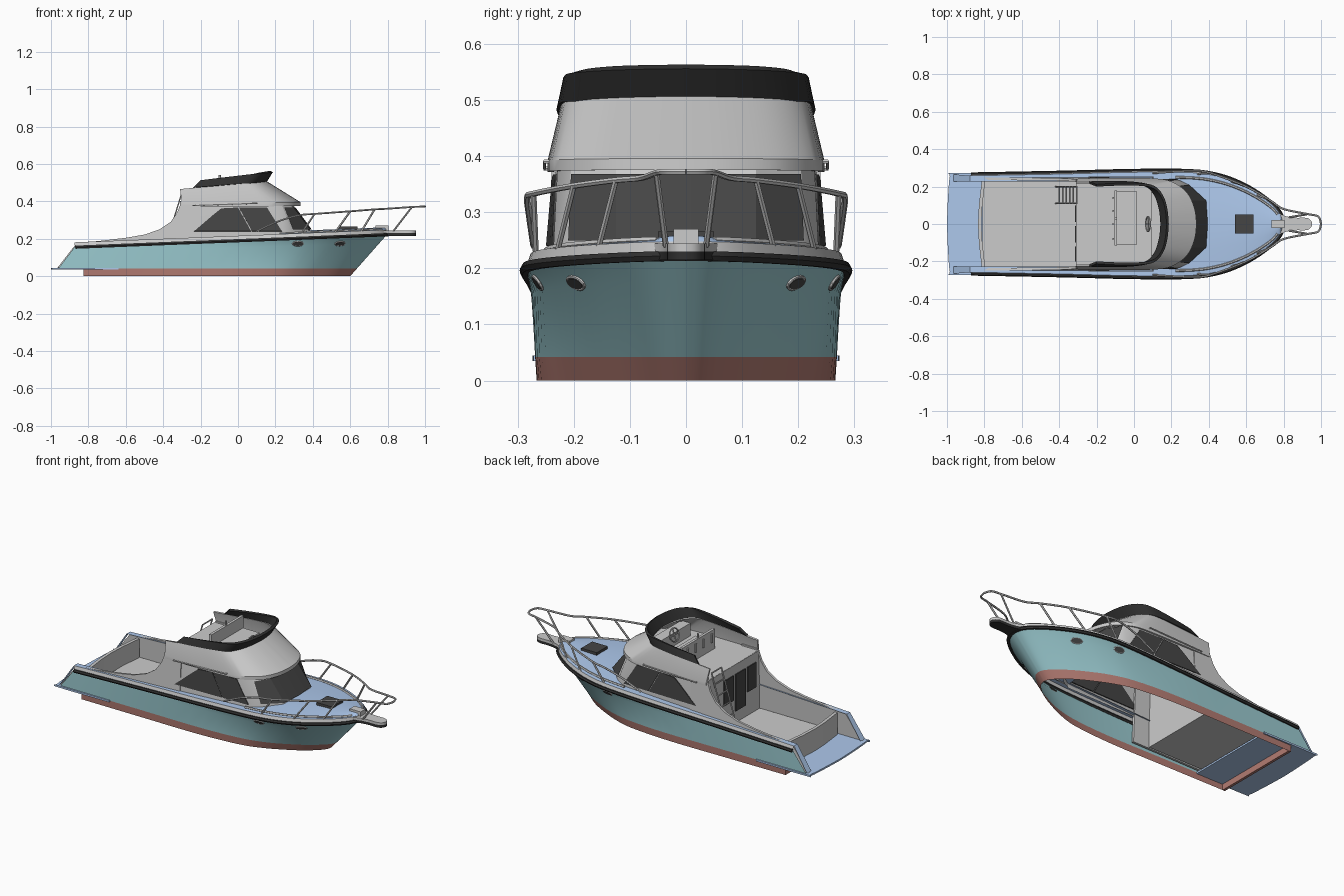
import bpy, bmesh, math
from mathutils import Vector as V, Matrix

if "Cube" in bpy.data.objects:
    bpy.data.objects.remove(bpy.data.objects["Cube"])

COL = {'teal': (.33, .6, .64, 1), 'red': (.45, .2, .17, 1), 'blue': (.42, .58, .84, 1),
       'black': (.03, .03, .03, 1), 'glass': (.06, .06, .06, 1), None: None}
MATS = {}
for k, c in COL.items():
    if k:
        MATS[k] = bpy.data.materials.new(k)
        MATS[k].diffuse_color = c


def link(name, data, col):
    ob = bpy.data.objects.new(name, data)
    bpy.context.collection.objects.link(ob)
    if col:
        data.materials.append(MATS[col])
    return ob


def mesh(name, verts, faces, col=None, mirror=False, thick=0):
    me = bpy.data.meshes.new(name)
    me.from_pydata([tuple(v) for v in verts], [], faces)
    bm = bmesh.new()
    bm.from_mesh(me)
    bmesh.ops.recalc_face_normals(bm, faces=bm.faces)
    bm.to_mesh(me)
    bm.free()
    ob = link(name, me, col)
    if mirror:
        ob.modifiers.new('mirror', 'MIRROR').use_axis = (False, True, False)
    if thick:
        s = ob.modifiers.new('thickness', 'SOLIDIFY')
        s.thickness, s.offset = thick, 0
    return ob


def loft(name, rows, col=None, mirror=True, thick=0):
    n = len(rows[0])
    faces = [(r*n+i, r*n+i+1, (r+1)*n+i+1, (r+1)*n+i) for r in range(len(rows)-1) for i in range(n-1)]
    return mesh(name, [p for r in rows for p in r], faces, col, mirror, thick)


def plate(name, pts, col=None, mirror=False, thick=0):
    return mesh(name, pts, [tuple(range(len(pts)))], col, mirror, thick)


def box(name, x0, x1, y0, y1, z0, z1, col=None, mirror=False):
    v = [(x, y, z) for x in (x0, x1) for y in (y0, y1) for z in (z0, z1)]
    f = [(0, 1, 3, 2), (4, 6, 7, 5), (0, 4, 5, 1), (2, 3, 7, 6), (0, 2, 6, 4), (1, 5, 7, 3)]
    return mesh(name, v, f, col, mirror)


def tube(name, paths, r, col=None, both=True):
    cu = bpy.data.curves.new(name, 'CURVE')
    cu.dimensions, cu.bevel_depth, cu.bevel_resolution, cu.use_fill_caps = '3D', r, 1, True
    for path in paths:
        for s in ((1, -1) if both else (1,)):
            sp = cu.splines.new('POLY')
            sp.points.add(len(path)-1)
            for p, q in zip(sp.points, path):
                p.co = (q[0], s*q[1], q[2], 1)
    return link(name, cu, col)


def spline(pts, n=4):
    p = [V(q) for q in pts]
    p = [p[0]] + p + [p[-1]]
    out = []
    for i in range(1, len(p)-2):
        a, b, c, d = p[i-1:i+3]
        for k in range(n):
            t = k/n
            out.append(.5*(2*b + (c-a)*t + (2*a-5*b+4*c-d)*t*t + (3*b-a-3*c+d)*t**3))
    return out + [p[-1]]


def lift(pts, z, dx=0):
    return [(q[0]+dx, q[1], z(q[0]) if callable(z) else z) for q in pts]


def sheer_z(x):
    return .155 + .04*(x+.87)


# hull: teal topsides over a red bottom band, open underneath
sheer = spline([(-.87, .266), (-.4, .275), (0, .285), (.3, .284), (.45, .263), (.57, .22), (.67, .163), (.75, .1), (.79, .045), (.8, 0)])
wl = spline([(-.96, .264), (-.45, .266), (-.05, .268), (.2, .25), (.34, .215), (.44, .17), (.53, .12), (.6, .065), (.63, .03), (.637, 0)])
keel = spline([(-.82, .262), (-.45, .264), (-.08, .265), (.18, .246), (.31, .21), (.41, .165), (.5, .115), (.565, .062), (.593, .028), (.6, 0)])
foot = [V((max(p.x, -.82), p.y)) for p in wl]
low = lift(wl, .042)
high = lift([V((p.x-.004, p.y*.99)) for p in sheer], sheer_z)
mid = [V(a).lerp(V(b), .75) * 1 for a, b in zip(low, high)]
mid = [V((p.x, p.y*(1-.05*max(0, min(1, (p.x+.2)*2))), p.z)) for p in mid]
hull = loft('hull_topsides', [low, mid, high], 'teal')
loft('hull_bottom', [lift(keel, 0), lift(foot, .042)], 'red')
box('bottom_transom', -.825, -.81, -.262, .262, 0, .035, 'red')

# rub rail, gunwale and decks
tube('rub_rail', [[(p.x, p.y, sheer_z(p.x)) for p in sheer]], .01, 'black')
edge = [(p.x-.006, p.y*.97, sheer_z(p.x)+.026) for p in sheer]
loft('gunwale', [lift(sheer, sheer_z), edge])
side = [(-.965, .266, .048)] + [p for p in edge if p[0] < .3]
loft('side_deck', [side, [(x, .226, z) for x, y, z in side]], 'blue')
fore = [p for p in edge if p[0] > .23]
loft('fore_deck', [fore, [(x, y*.5, z+.01) for x, y, z in fore], [(x, 0, z+.014) for x, y, z in fore]], 'blue')
tube('toe_rail', [[(x-.01, y*.9, z+.003) for x, y, z in fore[:-5]]], .007)

# swim platform, transom and cockpit
aft = spline([(-.64, .272), (-.965, .272), (-.985, .255), (-.995, .13), (-1, 0)])
plate('swim_platform', lift(aft, .04) + [(-.64, 0, .04)], 'blue', True, .01)
loft('transom', [[(-.805, .23, z) for z in (.045, .172)], [(-.82, .1, z) for z in (.045, .172)],
                 [(-.825, 0, z) for z in (.045, .172)]], None, True, .018)
box('cockpit_floor', -.81, -.3, -.235, .235, .05, .062)
prof = [(-.965, .045), (-.86, .18), (-.75, .187), (-.6, .205), (-.5, .222), (-.42, .25), (-.36, .29),
        (-.325, .34), (-.31, .38), (-.3, .41), (-.2, .41), (-.2, .05)]
plate('cockpit_side', [(x, .241-.05*(z-.2), z) for x, z in prof], None, True, .014)
box('cabin_bulkhead', -.31, -.298, -.235, .235, .05, .4)
for i, (a, b) in enumerate([(-.2, -.12), (-.1, -.01), (.01, .1)]):
    box(f'door_window_{i}', -.315, -.308, a, b, .2 - .07*(i == 1), .345, 'glass')
tube('ladder', [[(-.42, y, .06), (-.305, y, .43)] for y in (.11, .2)] +
     [[(-.42+.115*k/6, .11, .06+.37*k/6), (-.42+.115*k/6, .2, .06+.37*k/6)] for k in range(1, 7)], .004, None, False)

# cabin walls and glass
cb = [(-.3, .246), (.24, .236), (.29, .21), (.382, .125), (.39, 0)]
ct = [(-.3, .233), (.17, .229), (.235, .205), (.285, .125), (.295, 0)]
loft('cabin_wall', [lift(cb, .2), lift(cb, .24), lift(ct, .38)])
loft('windshield', [lift(cb[2:], .25, .004), lift(ct[2:], .368, .012)], 'glass')
for i, win in enumerate([[(-.235, .24), (-.13, .33), (-.09, .362), (.0, .367), (.07, .24)],
                         [(.075, .24), (.005, .367), (.155, .367), (.19, .31), (.235, .24)]]):
    plate(f'side_window_{i}', [(x, .246-.012*(x+.3)/.54-.06*(z-.24), z) for x, z in win], 'glass', True, .01)

# flybridge
base = spline([(-.3, .238), (-.1, .242), (.1, .239), (.2, .222), (.28, .165), (.32, .08), (.33, 0)])
top = spline([(-.31, .22), (-.15, .22), (0, .216), (.07, .2), (.115, .15), (.14, .07), (.147, 0)])
rim = lift(top, lambda x: .47+.09*(x+.25))
brow = lift(base, lambda x: .372+.01*max(0, x))
brow2 = lift(base, lambda x: .39+.01*max(0, x))
loft('flybridge_shell', [brow, brow2, rim], None, True, .01)
plate('flybridge_floor', [(p.x-.006, p.y*.98, .388) for p in base] + [(-.31, 0, .388)], None, True, .026)
vb = spline([(-.24, .222), (-.12, .224), (0, .219), (.07, .203), (.115, .153), (.14, .072), (.147, 0)])
vt = spline([(-.2, .206), (-.08, .212), (.05, .21), (.115, .192), (.155, .14), (.174, .07), (.18, 0)])
loft('wind_visor', [lift(vb, lambda x: .47+.09*(x+.25)), lift(vt, lambda x: .51+.13*(x+.2))], 'black', True, .014)
box('helm_console', .09, .15, -.17, .17, .4, .475)
box('bench_seat', -.09, .015, -.11, .175, .4, .445)
box('bench_back', -.105, -.09, -.115, .18, .4, .515)
tube('rod_holders', [[(-.112, y, .45), (-.112, y, .5)] for y in (-.08, 0, .07, .14)], .006, None, False)
tube('mast_stub', [[(-.098, .03, .5), (-.098, .03, .54)]], .007, None, False)
ring = [(.075+.012*math.sin(a), .04*math.cos(a), .475+.035*math.sin(a)) for a in [k*math.pi/8 for k in range(17)]]
tube('steering_wheel', [ring, [ring[0], ring[8]], [ring[4], ring[12]], [(.075, 0, .475), (.1, 0, .46)]], .004, None, False)
tube('roof_handrail', [[(-.24, .235, .378), (-.24, .252, .378), (.1, .252, .39), (.1, .235, .39)]], .004)

# bow fittings
pul = spline([(.72, .09), (.8, .046), (.86, .034), (.92, .033), (.945, .02), (.953, 0)])
plate('pulpit', lift(pul, .237) + [(.72, 0, .237)], None, True, .014)
plate('pulpit_keel', lift(pul, .223) + [(.72, 0, .223)], 'black', True, .016)
box('windlass', .735, .805, -.022, .022, .235, .27)
box('deck_hatch', .54, .64, -.05, .05, .235, .266, 'glass')

# bow rail and stanchions
rail = spline([(.1, .272, .24), (.22, .28, .295), (.33, .283, .326), (.41, .272, .333), (.6, .2, .347), (.73, .125, .357),
               (.8, .08, .361), (.93, .053, .37), (.985, .04, .372), (1, 0, .372)])
tube('bow_rail', [rail], .0055)
tube('rail_posts', [[(.34, .268, .23), (.41, .272, .333)], [(.52, .228, .235), (.6, .2, .347)],
                    [(.66, .155, .24), (.73, .125, .357)], [(.83, .036, .24), (.93, .053, .37)]], .0055)

# portholes
bpy.context.view_layer.update()
ev = hull.evaluated_get(bpy.context.evaluated_depsgraph_get())
for i, x in enumerate((.32, .545)):
    hit, loc, nor, _ = ev.ray_cast(V((x, 1, .175)), V((0, -1, 0)))
    if hit:
        if nor.y < 0:
            nor = -nor
        m = Matrix.Translation(loc) @ nor.to_track_quat('Z', 'Y').to_matrix().to_4x4()
        circ = [k*math.pi/8 for k in range(16)]
        plate(f'porthole_glass_{i}', [m @ V((.027*math.cos(a), .012*math.sin(a), .001)) for a in circ], 'glass', True, .008)
        tube(f'porthole_rim_{i}', [[m @ V((.029*math.cos(a), .014*math.sin(a), .002)) for a in circ + [0]]], .003)

# turn curves to meshes and shade
for ob in bpy.context.scene.objects:
    ob.select_set(True)
bpy.context.view_layer.objects.active = hull
bpy.ops.object.convert(target='MESH')
bpy.ops.object.shade_smooth_by_angle(angle=math.radians(25))

for m in bpy.data.materials:
    if m.users and not m.is_grease_pencil:
        m.use_nodes = True
        m.node_tree.nodes["Principled BSDF"].inputs["Base Color"].default_value = m.diffuse_color
